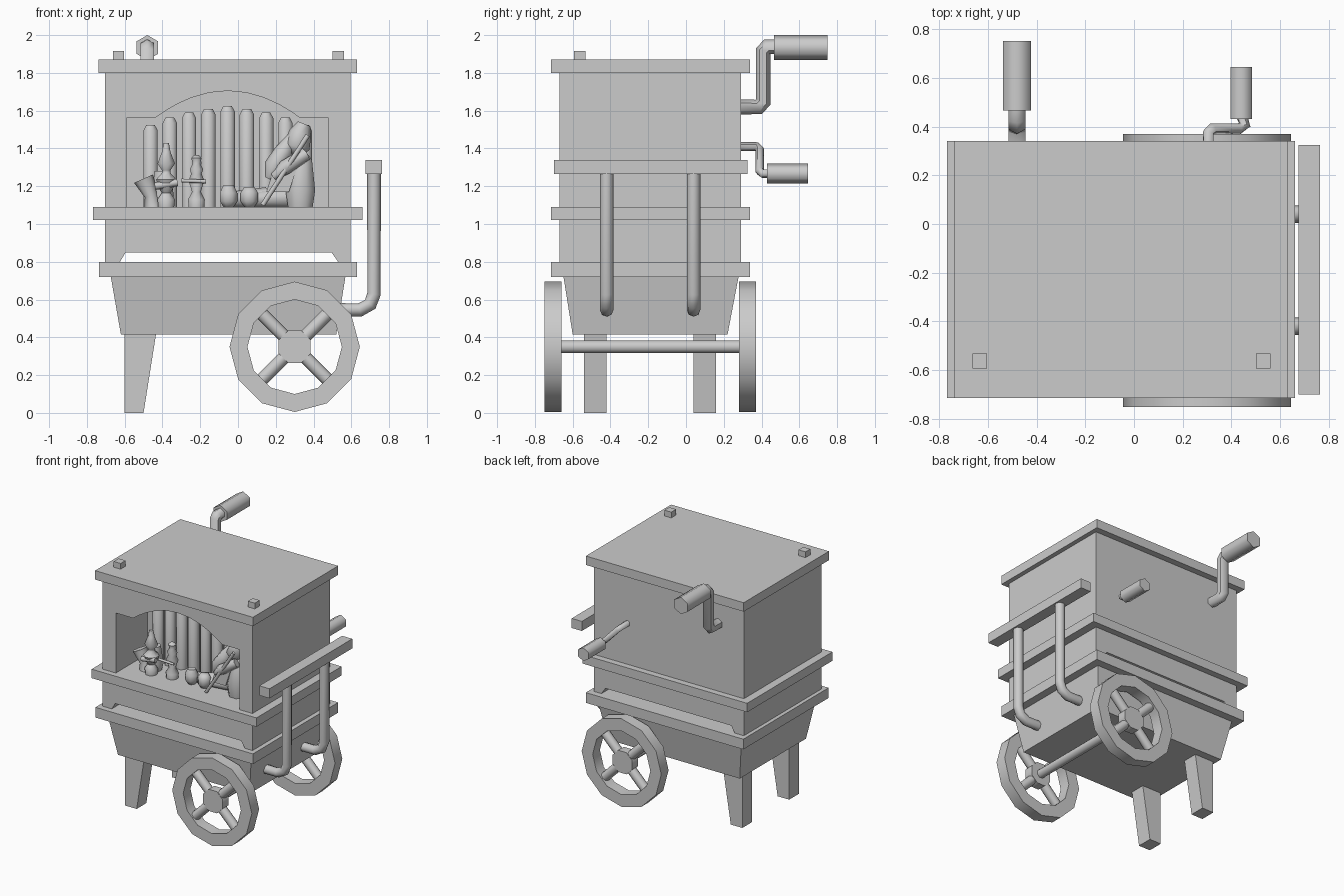
import bpy, bmesh, math
from mathutils import Vector


def finish(name, bm, smooth=False):
    bmesh.ops.recalc_face_normals(bm, faces=bm.faces)
    me = bpy.data.meshes.new(name)
    bm.to_mesh(me)
    bm.free()
    if smooth:
        me.shade_smooth()
        me.set_sharp_from_angle(angle=math.radians(61))
    ob = bpy.data.objects.new(name, me)
    bpy.context.collection.objects.link(ob)
    return ob


def loft(name, rings, closed=False, smooth=False):
    """Join rings of points with quads; cap the ends unless closed."""
    bm = bmesh.new()
    vs = [[bm.verts.new(p) for p in r] for r in rings]
    n = len(vs[0])
    for k in range(len(vs) if closed else len(vs) - 1):
        a, b = vs[k], vs[(k + 1) % len(vs)]
        for i in range(n):
            j = (i + 1) % n
            bm.faces.new((a[i], a[j], b[j], b[i]))
    if not closed:
        bm.faces.new(vs[0])
        bm.faces.new(vs[-1])
    return finish(name, bm, smooth)


def rect(x0, x1, y0, y1, z):
    return [(x0, y0, z), (x1, y0, z), (x1, y1, z), (x0, y1, z)]


def box(name, x0, x1, y0, y1, z0, z1):
    return loft(name, [rect(x0, x1, y0, y1, z0), rect(x0, x1, y0, y1, z1)])


def prism(name, pts, y0, y1):
    """Extrude an x-z outline along y."""
    return loft(name, [[(x, y, z) for x, z in pts] for y in (y0, y1)])


def tube(name, pts, radii, sides=8, half=0.0):
    """Sweep a regular polygon along a path, with one radius per point."""
    P = [Vector(p) for p in pts]
    if not isinstance(radii, (list, tuple)):
        radii = [radii] * len(P)
    u, rings = None, []
    for i, p in enumerate(P):
        t = Vector()
        if i:
            t += (p - P[i - 1]).normalized()
        if i < len(P) - 1:
            t += (P[i + 1] - p).normalized()
        t.normalize()
        if u is None:
            u = Vector((0, 0, 1)) if abs(t.z) < 0.9 else Vector((1, 0, 0))
        u = (u - t * u.dot(t)).normalized()
        w = t.cross(u)
        angs = [2 * math.pi * (k + half) / sides for k in range(sides)]
        rings.append([p + radii[i] * (u * math.cos(a) + w * math.sin(a)) for a in angs])
    return loft(name, rings, smooth=True)


def turned(name, x, y, profile, sides=8):
    """Upright turned shape from (radius, height) pairs."""
    return tube(name, [(x, y, z) for r, z in profile], [r for r, z in profile], sides, 0.5)


# Tapered chassis and ledges
loft("chassis", [rect(-0.62, 0.52, -0.60, 0.22, 0.415), rect(-0.675, 0.57, -0.65, 0.28, 0.73)])
box("lower_ledge", -0.735, 0.63, -0.715, 0.34, 0.72, 0.80)
box("stage_ledge", -0.768, 0.66, -0.715, 0.34, 1.02, 1.09)
box("roof", -0.738, 0.63, -0.715, 0.34, 1.80, 1.87)
for x in (-0.633, 0.53):
    box("roof_peg", x - 0.03, x + 0.03, -0.592, -0.532, 1.86, 1.915)

# Middle band with a slot running front to back
prism("middle_band", [(-0.705, 0.80), (-0.625, 0.80), (-0.595, 0.85), (0.495, 0.85),
                      (0.53, 0.80), (0.595, 0.80), (0.595, 1.02), (-0.705, 1.02)], -0.67, 0.29)

# Upper case: arched stage front and solid rear
NICHE = -0.28
arch = [(-0.055 - 0.385 * math.cos(a), 1.56 + 0.145 * math.sin(a))
        for a in [math.pi * k / 12 for k in range(13)]]
# flatten the arch to a shallow circular segment
arch = [(x, 1.56 + 0.145 * (1 - ((x + 0.055) / 0.385) ** 2)) for x, z in arch]
prism("stage_front", [(-0.705, 1.09), (-0.59, 1.09), (-0.59, 1.56)] + arch +
      [(0.48, 1.56), (0.48, 1.09), (0.595, 1.09), (0.595, 1.80), (-0.705, 1.80)], -0.67, NICHE)
box("case_rear", -0.705, 0.595, NICHE, 0.29, 1.09, 1.80)

# Organ pipes
for i in range(-4, 5):
    top = (1.625, 1.61, 1.59, 1.565, 1.525)[abs(i)]
    turned("organ_pipe", -0.055 + 0.102 * i, NICHE - 0.045,
           [(0.041, 1.085), (0.041, top - 0.03), (0.024, top)])

# Legs
for y in (-0.48, 0.10):
    prism("leg", [(-0.60, 0), (-0.50, 0), (-0.432, 0.43), (-0.60, 0.43)], y - 0.06, y + 0.06)

# Wheels and axle
WX, WZ = 0.30, 0.35
for y0, y1 in ((-0.75, -0.66), (0.28, 0.37)):
    rings = []
    for k in range(12):
        c, s = math.cos(k * math.pi / 6), math.sin(k * math.pi / 6)
        rings.append([(WX + r * c, y, WZ + r * s)
                      for r, y in ((0.345, y0), (0.345, y1), (0.25, y1), (0.25, y0))])
    loft("wheel_rim", rings, closed=True, smooth=True)
    ym = (y0 + y1) / 2
    tube("wheel_hub", [(WX, y0 + 0.01, WZ), (WX, y1 - 0.01, WZ)], 0.092, 8, 0.5)
    for k in range(4):
        a = math.pi / 4 + k * math.pi / 2
        d = Vector((math.cos(a), 0, math.sin(a)))
        c = Vector((WX, ym, WZ))
        tube("spoke", [c + d * 0.06, c + d * 0.27], 0.035, 8)
tube("axle", [(WX, -0.70, WZ), (WX, 0.32, WZ)], 0.035, 8, 0.5)

# Push handle
for y in (-0.42, 0.04):
    tube("handle_post", [(0.50, y, 0.545), (0.645, y, 0.545), (0.70, y, 0.575),
                         (0.72, y, 0.63), (0.72, y, 1.28)], 0.036, 8)
box("push_bar", 0.675, 0.763, -0.70, 0.325, 1.265, 1.34)

# Large crank on the back
tube("large_crank_arm", [(-0.48, 0.27, 1.62), (-0.48, 0.385, 1.62), (-0.48, 0.408, 1.645),
                         (-0.48, 0.408, 1.915), (-0.48, 0.43, 1.938), (-0.48, 0.49, 1.938)],
     0.041, 6)
tube("large_crank_grip", [(-0.48, 0.465, 1.934), (-0.48, 0.75, 1.934)], 0.066, 6)

# Small crank on the back
tube("small_crank_arm", [(0.305, 0.27, 1.41), (0.305, 0.375, 1.41), (0.32, 0.39, 1.395),
                         (0.43, 0.39, 1.28), (0.455, 0.405, 1.267), (0.44, 0.45, 1.267)],
     0.024, 6)
tube("small_crank_grip", [(0.44, 0.43, 1.267), (0.44, 0.645, 1.267)], 0.052, 6)

# Stage figure with a pointed hat, and a bell leaning beside it
turned("hatted_figure", -0.38, -0.53,
       [(0.045, 1.085), (0.05, 1.13), (0.025, 1.165), (0.04, 1.19), (0.058, 1.235), (0.025, 1.27),
        (0.025, 1.285), (0.05, 1.32), (0.025, 1.38), (0.015, 1.43)])
tube("hatted_figure_arms", [(-0.44, -0.56, 1.20), (-0.32, -0.56, 1.22)], 0.02, 6)
tube("bell", [(-0.45, -0.50, 1.085), (-0.46, -0.50, 1.15), (-0.50, -0.50, 1.24)],
     [0.045, 0.035, 0.055], 8)
turned("small_drum", -0.40, -0.46, [(0.05, 1.085), (0.065, 1.15), (0.045, 1.28)])

# Small stage figure holding a flute
turned("flute_figure", -0.22, -0.50,
       [(0.045, 1.085), (0.048, 1.13), (0.025, 1.17), (0.045, 1.23), (0.03, 1.265), (0.038, 1.29),
        (0.022, 1.32), (0.03, 1.35), (0.012, 1.365)])
tube("flute", [(-0.30, -0.55, 1.23), (-0.17, -0.55, 1.225)], 0.01, 6)

# Seated figure on the right: feet, legs, body, head
SY = -0.47
for x, r in ((-0.05, 0), (0.06, 0.01)):
    turned("seated_foot", x, SY - 0.03,
           [(0.025, 1.085), (0.05, 1.12), (0.05, 1.165), (0.03, 1.205 - r)])
    tube("seated_leg", [(x, SY, 1.13), (x + 0.20, SY + 0.04, 1.14)], [0.04, 0.055], 8)
tube("seated_body", [(0.33, SY, 1.085), (0.33, SY, 1.18), (0.335, SY, 1.33), (0.31, SY, 1.40)],
     [0.07, 0.085, 0.062, 0.035], 8, 0.5)
tube("seated_head", [(0.30, SY, 1.37), (0.31, SY, 1.41), (0.33, SY, 1.48), (0.35, SY, 1.53)],
     [0.04, 0.07, 0.06, 0.035], 8)
tube("seated_arm", [(0.36, SY - 0.06, 1.37), (0.25, SY - 0.09, 1.30), (0.19, SY - 0.07, 1.25)],
     [0.035, 0.04, 0.022], 6)

# String instrument and bow
tube("instrument", [(0.16, SY - 0.04, 1.24), (0.19, SY - 0.04, 1.30), (0.24, SY - 0.02, 1.38),
                    (0.29, SY, 1.46)], [0.02, 0.055, 0.05, 0.03], 8)
tube("bow", [(0.13, SY - 0.11, 1.10), (0.37, SY - 0.11, 1.47)], 0.013, 6)
loft("coat_flap", [rect(0.15, 0.27, SY - 0.07, SY - 0.02, 1.17),
                   rect(0.20, 0.32, SY - 0.07, SY - 0.02, 1.32)])
